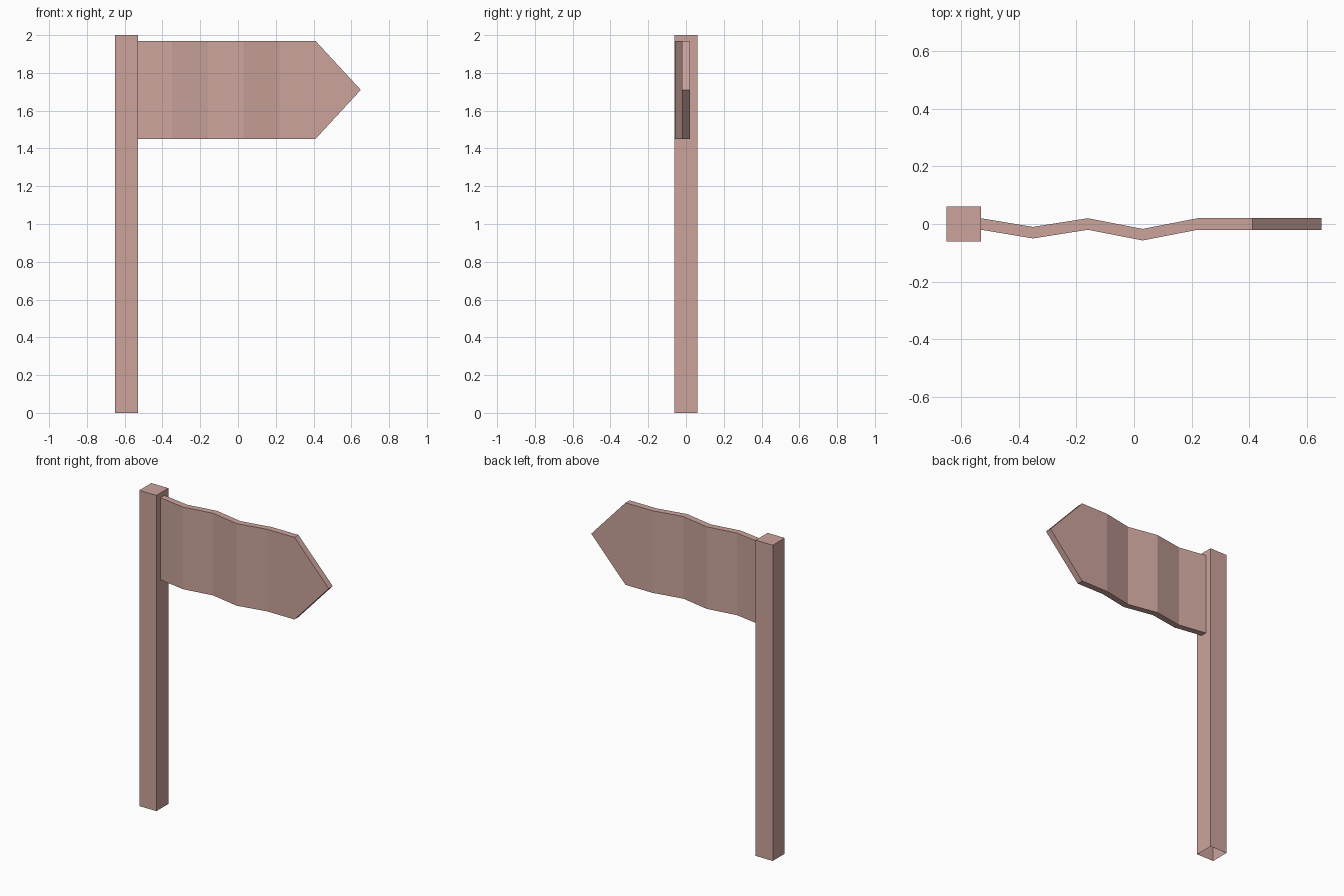
import bpy
import bmesh

cube = bpy.data.objects.get("Cube")
if cube:
    bpy.data.objects.remove(cube, do_unlink=True)

# Single painted-wood colour
wood = bpy.data.materials.new("dusty_pink_wood")
wood.use_nodes = True
colour = (0.60, 0.37, 0.33, 1.0)
wood.diffuse_color = colour
wood.node_tree.nodes["Principled BSDF"].inputs["Base Color"].default_value = colour


def finish(bm, name):
    mesh = bpy.data.meshes.new(name)
    bm.to_mesh(mesh)
    bm.free()
    mesh.materials.append(wood)
    obj = bpy.data.objects.new(name, mesh)
    bpy.context.collection.objects.link(obj)
    return obj


# Square post, open underneath
bm = bmesh.new()
bmesh.ops.create_cube(bm, size=1)
for v in bm.verts:
    v.co = (v.co.x * 0.12 - 0.59, v.co.y * 0.12, (v.co.z + 0.5) * 2)
bmesh.ops.delete(bm, geom=[f for f in bm.faces if f.normal.z < -0.9],
                 context='FACES_ONLY')
finish(bm, "post")

# Wavy arrow board: bottom and top per station, pinched to a point at the tip
stations = [(-0.53, 0), (-0.35, -0.03), (-0.16, 0), (0.03, -0.037),
            (0.22, 0), (0.41, 0)]
MIDDLE, HALF_HEIGHT, THICKNESS = 1.71, 0.26, 0.04
bm = bmesh.new()
rows = [[bm.verts.new((x, y - THICKNESS / 2, MIDDLE + s * HALF_HEIGHT))
         for s in (-1, 1)] for x, y in stations]
for (a, b), (c, d) in zip(rows, rows[1:]):
    bm.faces.new((a, c, d, b))
tip = bm.verts.new((0.65, -THICKNESS / 2, MIDDLE))
bm.faces.new((rows[-1][0], tip, rows[-1][1]))

# Give the board its thickness straight back
front = bm.faces[:]
back = bmesh.ops.extrude_face_region(bm, geom=front, use_keep_orig=True)
bmesh.ops.translate(bm, vec=(0, THICKNESS, 0),
                    verts=[g for g in back["geom"]
                           if isinstance(g, bmesh.types.BMVert)])
bmesh.ops.recalc_face_normals(bm, faces=bm.faces[:])
finish(bm, "arrow_board")
